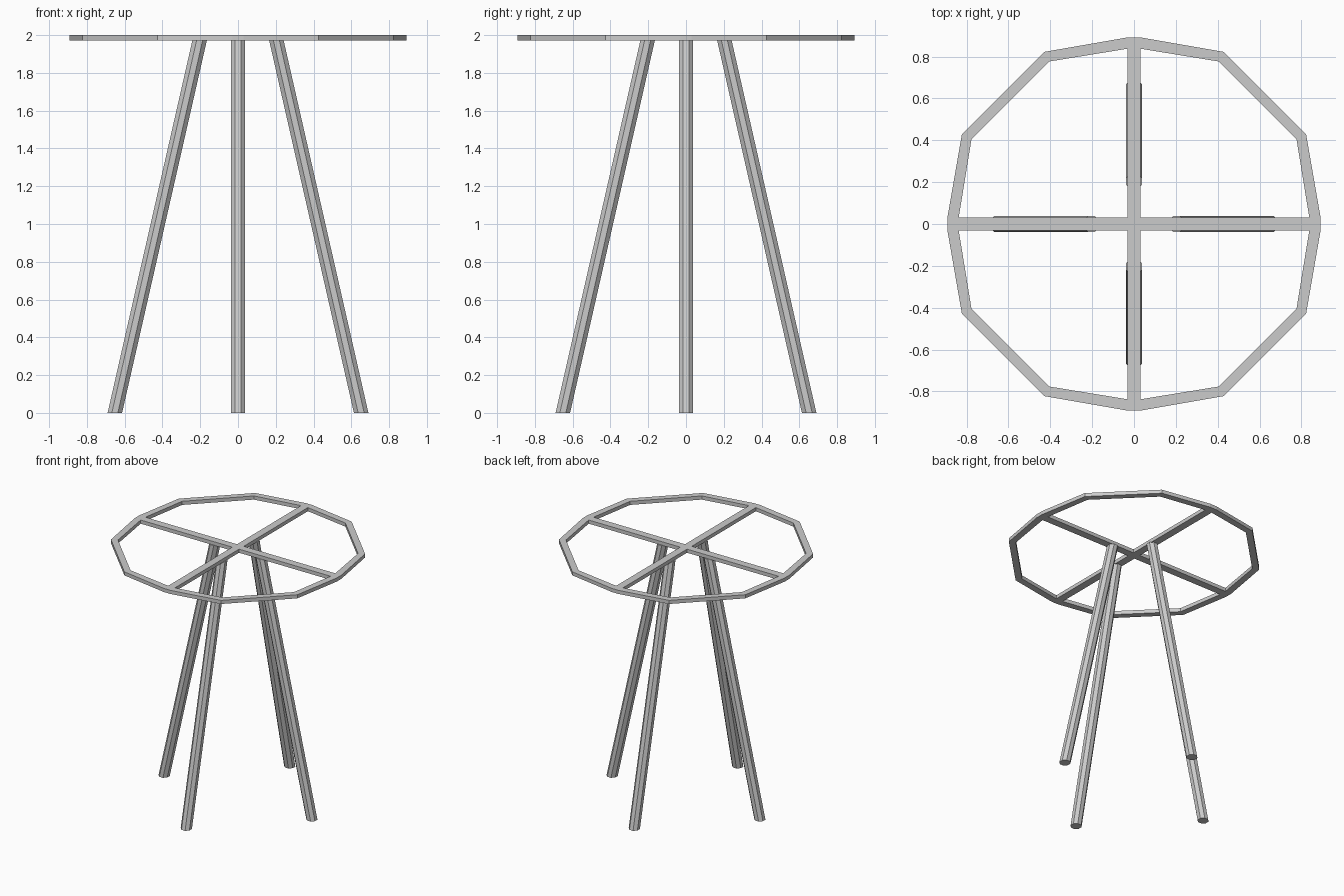
import bpy, bmesh
from math import cos, sin, pi, radians

if "Cube" in bpy.data.objects:
    bpy.data.objects.remove(bpy.data.objects["Cube"])

TOP, LOW = 2.0, 1.971
BEAM = 0.03  # half width of cross beams


def make(name, bm):
    bmesh.ops.recalc_face_normals(bm, faces=bm.faces)
    me = bpy.data.meshes.new(name)
    bm.to_mesh(me)
    bm.free()
    ob = bpy.data.objects.new(name, me)
    bpy.context.collection.objects.link(ob)
    return ob


def rot(p, q):
    x, y = p
    for _ in range(q):
        x, y = -y, x
    return x, y


def loft(bm, loops, closed=False):
    rings = [[bm.verts.new(c) for c in lp] for lp in loops]
    n = len(rings[0])
    pairs = list(zip(rings, rings[1:] + rings[:1])) if closed else list(zip(rings, rings[1:]))
    for a, b in pairs:
        for i in range(n):
            j = (i + 1) % n
            bm.faces.new((a[i], a[j], b[j], b[i]))
    if not closed:
        bm.faces.new(rings[0])
        bm.faces.new(rings[-1])


# Rim: one quarter of the outline repeated four times
outer_q = [(0.892, -BEAM), (0.892, BEAM), (0.823, 0.427), (0.427, 0.823)]
inner_q = [(0.838, -BEAM), (0.838, BEAM), (0.777, 0.404), (0.404, 0.777)]
outer = [rot(p, q) for q in range(4) for p in outer_q]
inner = [rot(p, q) for q in range(4) for p in inner_q]
bm = bmesh.new()
loft(bm, [[(x, y, z) for x, y in pts] for pts, z in
          ((outer, LOW), (outer, TOP), (inner, TOP), (inner, LOW))], closed=True)
make("rim", bm)

# Cross beams: a single plus-shaped plate meeting the rim
plus_q = [(BEAM, -BEAM), (0.838, -BEAM), (0.838, BEAM)]
plus = [rot(p, q) for q in range(4) for p in plus_q]
bm = bmesh.new()
loft(bm, [[(x, y, z) for x, y in plus] for z in (LOW, TOP)])
make("cross_beams", bm)

# Splayed octagonal legs, cut level at floor and beams
for q, name in enumerate(("right_leg", "back_leg", "left_leg", "front_leg")):
    loops = []
    for z, d in ((0.0, 0.652), (LOW + 0.002, 0.203)):
        ring = []
        for k in range(8):
            a = radians(22.5) + k * pi / 4
            r = 0.0415
            ring.append((*rot((d + r * cos(a), r * sin(a)), q), z))
        loops.append(ring)
    bm = bmesh.new()
    loft(bm, loops)
    make(name, bm)
